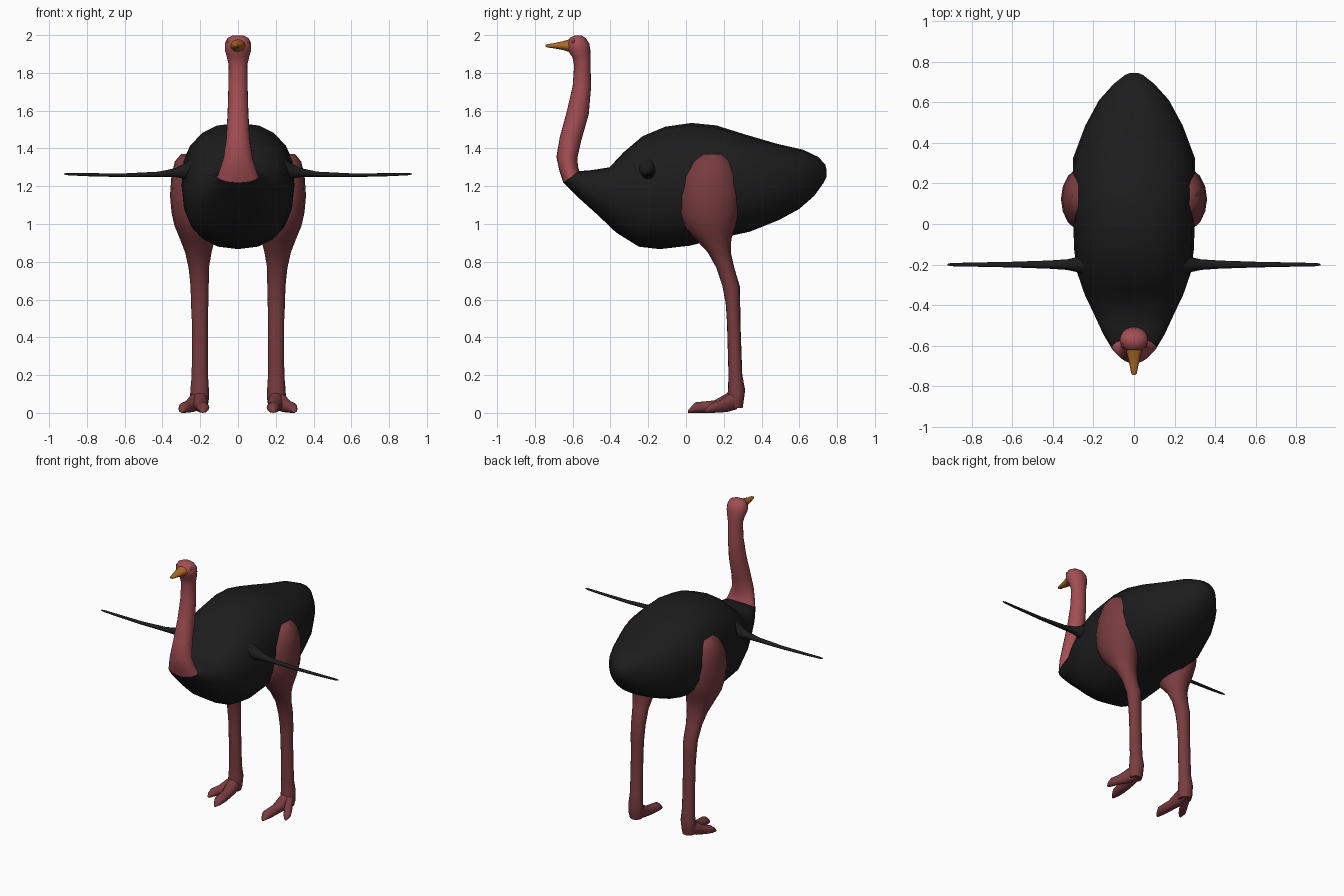
import bpy, bmesh, math
from mathutils import Vector


def material(name, rgb):
    m = bpy.data.materials.new(name)
    m.diffuse_color = (*rgb, 1)
    return m


BLACK = material("black_plumage", (0.012, 0.012, 0.012))
SKIN = material("neck_skin", (0.36, 0.075, 0.085))
LEG = material("leg_skin", (0.19, 0.045, 0.05))
HORN = material("beak_horn", (0.42, 0.14, 0.02))


def spow(v, e):
    return math.copysign(abs(v) ** e, v)


def loft(name, rings, mat, sides=20, power=2.0):
    """Skin a list of (center, u, v) elliptical rings and cap both ends."""
    bm = bmesh.new()
    loops = []
    for c, u, v in rings:
        loop = []
        for i in range(sides):
            a = 2 * math.pi * i / sides
            p = Vector(c) + Vector(u) * spow(math.cos(a), 2 / power) + Vector(v) * spow(math.sin(a), 2 / power)
            loop.append(bm.verts.new(p))
        loops.append(loop)
    for a, b in zip(loops, loops[1:]):
        for i in range(sides):
            j = (i + 1) % sides
            bm.faces.new((a[i], a[j], b[j], b[i]))
    bm.faces.new(loops[0])
    bm.faces.new(loops[-1])
    bmesh.ops.recalc_face_normals(bm, faces=bm.faces)
    me = bpy.data.meshes.new(name)
    bm.to_mesh(me)
    bm.free()
    me.materials.append(mat)
    ob = bpy.data.objects.new(name, me)
    bpy.context.collection.objects.link(ob)
    bpy.ops.object.select_all(action='DESELECT')
    ob.select_set(True)
    bpy.context.view_layer.objects.active = ob
    bpy.ops.object.shade_smooth_by_angle(angle=math.radians(50))
    return ob


def side_rings(rows, sx=1):
    """Rows: y0, z0, y1, z1 (opposite outline points in side view), half width, centre x."""
    out = []
    for y0, z0, y1, z1, w, *cx in rows:
        x = sx * (cx[0] if cx else 0)
        out.append(((x, (y0 + y1) / 2, (z0 + z1) / 2), (w, 0, 0), (0, (y1 - y0) / 2, (z1 - z0) / 2)))
    return out


# Body: lower outline point, upper outline point, half width
loft("body", side_rings([
    (-0.65, 1.22, -0.565, 1.28, 0.108),
    (-0.57, 1.14, -0.50, 1.285, 0.155),
    (-0.47, 1.05, -0.405, 1.30, 0.20),
    (-0.37, 0.955, -0.33, 1.38, 0.242),
    (-0.25, 0.88, -0.23, 1.465, 0.28),
    (-0.14, 0.867, -0.11, 1.515, 0.295),
    (0.02, 0.885, 0.03, 1.535, 0.30),
    (0.18, 0.925, 0.16, 1.522, 0.304),
    (0.34, 0.96, 0.31, 1.475, 0.30),
    (0.49, 1.02, 0.48, 1.425, 0.24),
    (0.60, 1.08, 0.62, 1.393, 0.172),
    (0.68, 1.15, 0.70, 1.355, 0.10),
    (0.73, 1.22, 0.737, 1.315, 0.045),
    (0.744, 1.25, 0.745, 1.285, 0.018)]), BLACK, power=2.35)

# Neck and head
loft("neck_and_head", side_rings([
    (-0.65, 1.22, -0.565, 1.28, 0.109),
    (-0.67, 1.28, -0.572, 1.305, 0.094),
    (-0.686, 1.355, -0.575, 1.35, 0.076),
    (-0.668, 1.46, -0.555, 1.44, 0.063),
    (-0.63, 1.60, -0.515, 1.58, 0.055),
    (-0.60, 1.73, -0.503, 1.72, 0.051),
    (-0.592, 1.84, -0.505, 1.84, 0.049),
    (-0.602, 1.885, -0.505, 1.89, 0.06),
    (-0.628, 1.92, -0.507, 1.925, 0.07),
    (-0.632, 1.955, -0.512, 1.955, 0.07),
    (-0.615, 1.985, -0.53, 1.983, 0.056),
    (-0.59, 1.999, -0.553, 1.999, 0.026)]), SKIN)

# Beak
loft("beak", side_rings([
    (-0.60, 1.905, -0.60, 1.982, 0.045),
    (-0.65, 1.921, -0.65, 1.968, 0.032),
    (-0.70, 1.93, -0.70, 1.957, 0.021),
    (-0.735, 1.935, -0.735, 1.952, 0.014),
    (-0.745, 1.94, -0.745, 1.948, 0.006)]), HORN, sides=12)

for side, s in (("right", 1), ("left", -1)):
    # Eye
    loft(side + "_eye", [((s * x, -0.595, 1.965), (0, r, 0), (0, 0, r))
                         for x, r in ((0.04, 0.013), (0.056, 0.012), (0.062, 0.005))], LEG, sides=10)

    # Wing: thin spike flaring where it meets the body
    loft(side + "_wing", [((s * x, -0.20, z), (0, ry, 0), (0, 0, rz)) for x, z, ry, rz in (
        (0.24, 1.285, 0.055, 0.065), (0.285, 1.28, 0.036, 0.04),
        (0.33, 1.272, 0.026, 0.024), (0.42, 1.263, 0.020, 0.014),
        (0.60, 1.258, 0.014, 0.010), (0.80, 1.261, 0.010, 0.008),
        (0.90, 1.264, 0.008, 0.006), (0.92, 1.265, 0.003, 0.003))], BLACK, sides=12)

    # Leg: front y, back y at each height, half width, centre x
    rows = ((1.37, 0.09, 0.19, 0.04, 0.262), (1.33, 0.03, 0.24, 0.085, 0.25),
            (1.25, -0.02, 0.275, 0.11, 0.243), (1.15, -0.04, 0.285, 0.12, 0.24),
            (1.06, -0.037, 0.28, 0.117, 0.235), (0.99, -0.01, 0.262, 0.108, 0.228),
            (0.92, 0.05, 0.24, 0.092, 0.215), (0.85, 0.115, 0.237, 0.07, 0.21),
            (0.77, 0.16, 0.255, 0.054, 0.208), (0.67, 0.193, 0.285, 0.048, 0.203),
            (0.58, 0.21, 0.287, 0.046, 0.203), (0.48, 0.217, 0.288, 0.042, 0.202),
            (0.20, 0.225, 0.298, 0.043, 0.202), (0.12, 0.222, 0.313, 0.049, 0.203),
            (0.06, 0.215, 0.305, 0.050, 0.205), (0.025, 0.22, 0.30, 0.04, 0.205))
    loft(side + "_leg", side_rings([(a, z, b, z, w, x) for z, a, b, w, x in rows], s), LEG, sides=16)

    # Long inner toe and short outer toe: y, low z, high z, half width, centre x
    toes = {"inner": ((0.27, 0.02, 0.13, 0.04, 0.205), (0.21, 0.005, 0.10, 0.042, 0.20),
                      (0.15, 0.002, 0.066, 0.036, 0.193), (0.09, 0.0, 0.06, 0.036, 0.188),
                      (0.05, 0.0, 0.056, 0.032, 0.185), (0.025, 0.0, 0.03, 0.02, 0.185),
                      (0.01, 0.0, 0.012, 0.008, 0.185)),
            "outer": ((0.27, 0.02, 0.12, 0.036, 0.212), (0.22, 0.005, 0.095, 0.036, 0.235),
                      (0.18, 0.002, 0.066, 0.031, 0.262), (0.14, 0.0, 0.056, 0.029, 0.285),
                      (0.115, 0.0, 0.035, 0.02, 0.294), (0.10, 0.0, 0.014, 0.009, 0.298))}
    for toe, pts in toes.items():
        loft(f"{side}_{toe}_toe", side_rings([(y, a, y, b, w, x) for y, a, b, w, x in pts], s), LEG, sides=12)
